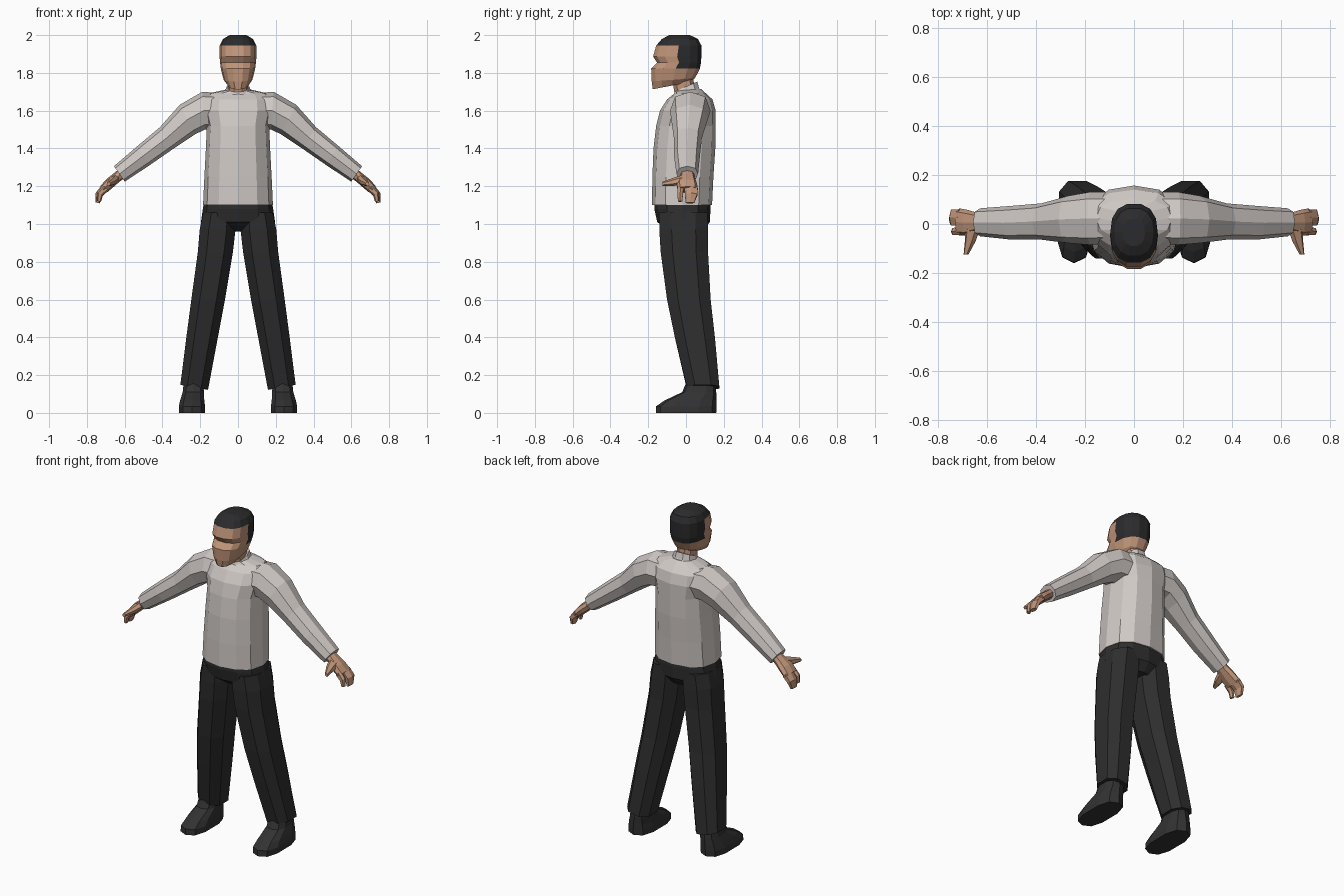
import bpy, bmesh, math
from mathutils import Vector


def material(name, rgb):
    m = bpy.data.materials.new(name)
    m.diffuse_color = (*rgb, 1)
    return m


SHIRT = material("light shirt", (0.63, 0.585, 0.56))
PANTS = material("dark trousers", (0.027, 0.027, 0.028))
SHOE = material("dark shoe", (0.032, 0.032, 0.034))
HAIR = material("dark hair", (0.024, 0.024, 0.026))
SKIN = material("skin", (0.54, 0.305, 0.195))


def spow(v, p):
    return math.copysign(abs(v) ** p, v)


def loft(name, rings, mats, n=8, start=0.0, p=0.85, mirror=False, rule=None):
    """Skin a list of rings (centre, u, v); p < 1 makes the section boxier."""
    bm = bmesh.new()
    loops = []
    for c, u, v in rings:
        loop = []
        for i in range(n):
            a = 2 * math.pi * (i + start) / n
            co = Vector(c) + Vector(u) * spow(math.cos(a), p) + Vector(v) * spow(math.sin(a), p)
            loop.append(bm.verts.new(co))
        loops.append(loop)
    for a, b in zip(loops, loops[1:]):
        for i in range(n):
            j = (i + 1) % n
            bm.faces.new((a[i], a[j], b[j], b[i]))
    bm.faces.new(loops[0])
    bm.faces.new(loops[-1])
    bmesh.ops.recalc_face_normals(bm, faces=bm.faces)
    if rule:
        for f in bm.faces:
            f.material_index = rule(f.calc_center_median())
    me = bpy.data.meshes.new(name)
    bm.to_mesh(me)
    bm.free()
    for m in mats:
        me.materials.append(m)
    ob = bpy.data.objects.new(name, me)
    bpy.context.collection.objects.link(ob)
    if mirror:
        mod = ob.modifiers.new("mirror", 'MIRROR')
        mod.use_mirror_merge = False
    return ob


def level(cx, rx, yf, yb, zf, zb=None):
    """Horizontal ring from front yf to back yb, tilted from height zf to zb."""
    zb = zf if zb is None else zb
    return ((cx, (yf + yb) / 2, (zf + zb) / 2), (rx, 0, 0), (0, (yb - yf) / 2, (zb - zf) / 2))


def limb(x, z, t, y0, y1, lean):
    """Ring across a limb: half thickness t along the normal, lean degrees from up."""
    a = math.radians(lean)
    return ((x, (y0 + y1) / 2, z), (t * math.sin(a), 0, t * math.cos(a)), (0, (y1 - y0) / 2, 0))


# Shirt body
loft("shirt_body", [
    level(0, .185, -.180, .138, 1.10),
    level(0, .178, -.178, .145, 1.25),
    level(0, .170, -.172, .155, 1.40),
    level(0, .165, -.158, .157, 1.52),
    level(0, .185, -.138, .157, 1.60),
    level(0, .180, -.100, .140, 1.66),
    level(0, .155, -.060, .105, 1.692),
    level(0, .070, -.055, .080, 1.705, 1.715),
], [SHIRT], n=12, p=.85)

# Collar and neck
loft("collar", [
    level(0, .085, -.070, .090, 1.68, 1.69),
    level(0, .068, -.066, .072, 1.695, 1.72),
    level(0, .060, -.062, .062, 1.70, 1.755),
], [SHIRT], n=10)
loft("neck", [
    level(0, .054, -.058, .050, 1.66),
    level(0, .054, -.080, .040, 1.80),
], [SKIN], n=10)

# Sleeves
loft("sleeve", [
    limb(.08, 1.600, .092, -.080, .130, 0),
    limb(.182, 1.600, .100, -.085, .130, 4),
    limb(.268, 1.553, .088, -.078, .115, 27),
    limb(.378, 1.455, .067, -.064, .084, 33),
    limb(.500, 1.362, .060, -.064, .074, 35),
    limb(.628, 1.265, .050, -.050, .064, 35),
], [SHIRT], n=8, mirror=True)

# Hands: palm, index finger, grouped fingers and thumb
loft("palm", [
    limb(.600, 1.280, .028, -.028, .042, 37),
    limb(.640, 1.248, .027, -.032, .046, 37),
    limb(.680, 1.215, .028, -.048, .058, 42),
    limb(.713, 1.182, .024, -.046, .064, 46),
], [SKIN], mirror=True)
loft("fingers", [
    limb(.705, 1.190, .023, -.012, .064, 46),
    limb(.737, 1.155, .019, -.010, .064, 60),
    limb(.744, 1.112, .012, -.004, .046, 75),
], [SKIN], n=6, mirror=True)
loft("index_finger", [
    limb(.700, 1.192, .022, -.046, -.010, 46),
    limb(.730, 1.160, .017, -.047, -.014, 60),
    limb(.736, 1.120, .011, -.044, -.018, 75),
], [SKIN], n=6, mirror=True)
loft("thumb", [
    ((.658, -.020, 1.235), (.030, 0, -.012), (.006, 0, .020)),
    ((.668, -.070, 1.222), (.022, 0, -.010), (.006, 0, .018)),
    ((.685, -.124, 1.212), (.010, 0, -.005), (.003, 0, .010)),
], [SKIN], n=6, mirror=True)

# Head, with the hair picked out on the crown and back
loft("head", [
    level(0, .052, -.178, .015, 1.713, 1.750),
    level(0, .076, -.184, .050, 1.755, 1.772),
    level(0, .091, -.187, .076, 1.822),
    level(0, .095, -.156, .082, 1.855),
    level(0, .098, -.177, .084, 1.887),
    level(0, .097, -.160, .084, 1.945),
    level(0, .080, -.130, .066, 1.979),
    level(0, .045, -.090, .022, 2.0),
], [SKIN, HAIR], n=14, p=.82,
    rule=lambda c: int(c.z > 1.945 or (c.z > 1.825 and c.y > -.045)))

# Trousers: hips and legs
loft("hips", [
    level(0, .178, -.168, .128, 1.13),
    level(0, .186, -.168, .130, 1.08),
    level(0, .196, -.152, .126, 1.01),
    level(0, .110, -.080, .085, .96),
], [PANTS], n=12)
loft("leg", [
    level(.098, .092, -.150, .122, 1.06),
    level(.108, .101, -.150, .125, .97),
    level(.120, .099, -.142, .125, .85),
    level(.158, .095, -.108, .138, .60),
    level(.190, .089, -.066, .160, .40),
    ((.232, .090, .135), (.078, 0, .014), (0, .092, 0)),
], [PANTS], n=8, start=.5, p=.8, mirror=True)

# Shoes
loft("shoe", [
    level(.244, .072, -.160, .160, 0),
    level(.244, .072, -.158, .162, .035),
    level(.242, .066, -.115, .162, .065, .07),
    level(.237, .058, -.020, .160, .11),
    level(.234, .054, .005, .155, .17),
], [SHOE], n=10, start=.5, p=.75, mirror=True)
